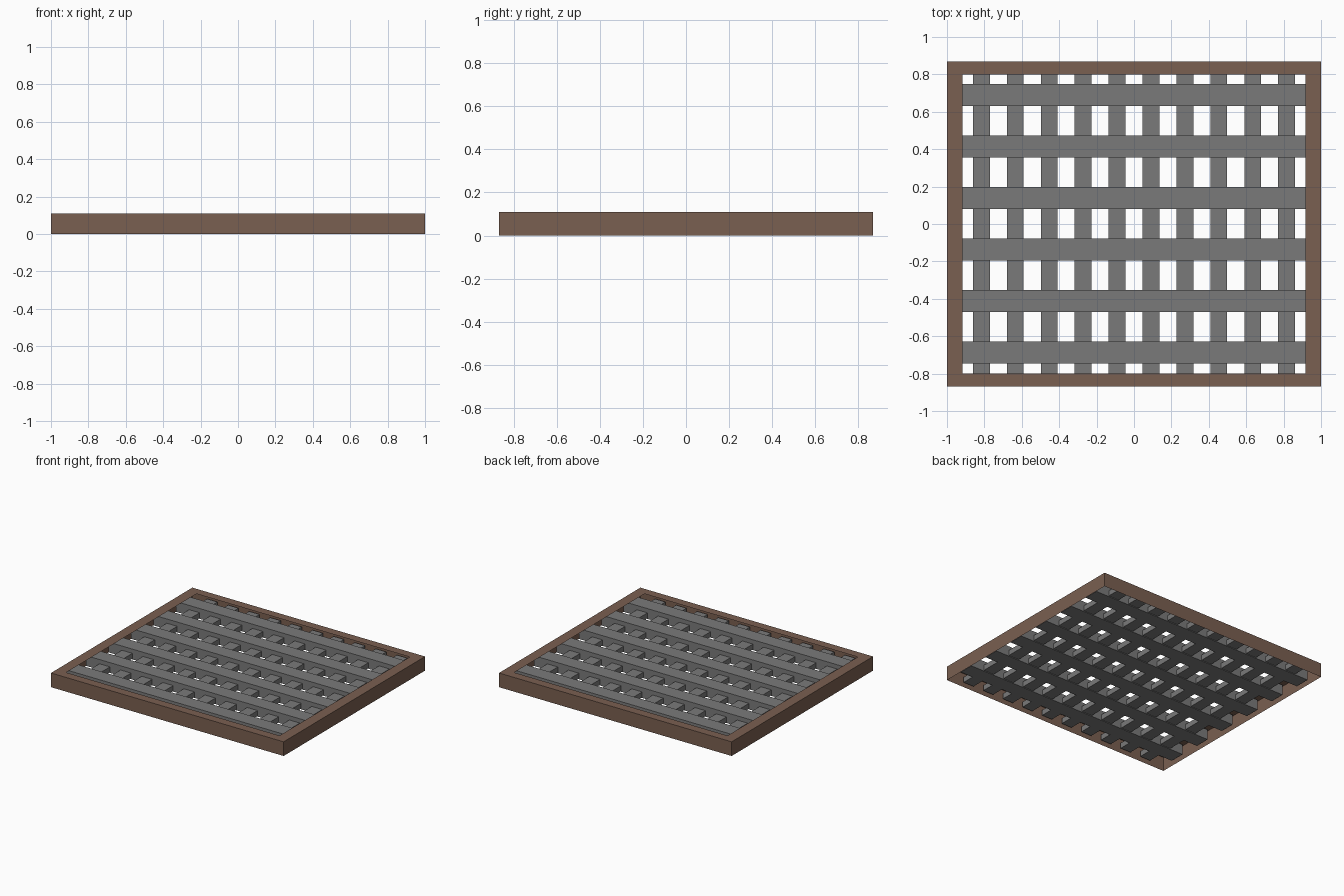
import bpy, bmesh

if "Cube" in bpy.data.objects:
    bpy.data.objects.remove(bpy.data.objects["Cube"])

def material(name, rgb):
    m = bpy.data.materials.new(name)
    m.diffuse_color = (*rgb, 1)
    m.use_nodes = True
    m.node_tree.nodes["Principled BSDF"].inputs["Base Color"].default_value = m.diffuse_color
    return m

brown = material("brown_wood", (0.195, 0.115, 0.082))
grey = material("grey_metal", (0.195, 0.195, 0.195))

def finish(bm, name, mat):
    me = bpy.data.meshes.new(name)
    bm.to_mesh(me)
    bm.free()
    me.materials.append(mat)
    ob = bpy.data.objects.new(name, me)
    bpy.context.collection.objects.link(ob)
    return ob

def box(name, x0, x1, y0, y1, z0, z1, mat):
    bm = bmesh.new()
    bmesh.ops.create_cube(bm, size=1)
    for v in bm.verts:
        v.co = ((x0 + x1) / 2 + v.co.x * (x1 - x0),
                (y0 + y1) / 2 + v.co.y * (y1 - y0),
                (z0 + z1) / 2 + v.co.z * (z1 - z0))
    return finish(bm, name, mat)

# Frame: outer walls with a flat top rim, open underneath
W, D, H = 1.0, 0.868, 0.11
IW, ID = 0.917, 0.80
bm = bmesh.new()
def loop(x, y, z):
    return [bm.verts.new((sx * x, sy * y, z)) for sx, sy in ((-1, -1), (1, -1), (1, 1), (-1, 1))]
bottom, top, inner = loop(W, D, 0), loop(W, D, H), loop(IW, ID, H)
for a, b in ((bottom, top), (top, inner)):
    for i in range(4):
        j = (i + 1) % 4
        bm.faces.new((a[i], a[j], b[j], b[i]))
finish(bm, "frame", brown)

# Wide upper slats running left to right, ends tucked under the rim
for i in range(6):
    y = -0.687 + i * 0.2752
    box(f"long_slat_{i + 1}", -0.975, 0.975, y - 0.059, y + 0.059, 0.02, 0.10, grey)

# Narrow lower slats running front to back
for i in range(10):
    x = -0.816 + i * 0.18133
    box(f"cross_slat_{i + 1}", x - 0.045, x + 0.045, -0.85, 0.85, 0.025, 0.067, grey)
